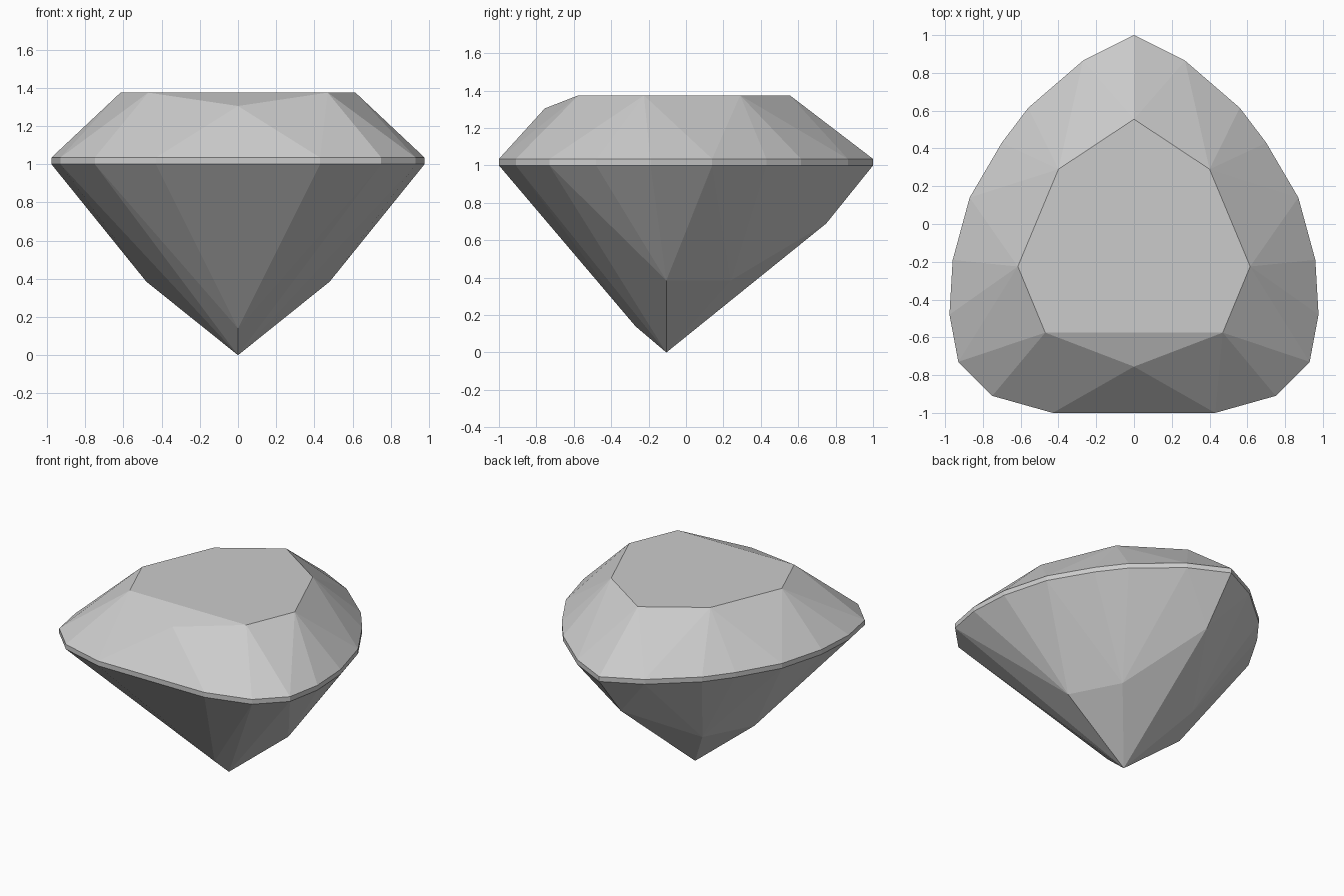
import bpy, bmesh, math

old = bpy.data.objects.get("Cube")
if old:
    bpy.data.objects.remove(old, do_unlink=True)

# Single stone colour
stone = bpy.data.materials.new("grey_stone")
stone.use_nodes = True
GREY = (0.6, 0.6, 0.6, 1)
stone.diffuse_color = GREY
stone.node_tree.nodes["Principled BSDF"].inputs["Base Color"].default_value = GREY

GIRDLE_LOW, GIRDLE_HIGH, TABLE = 1.0, 1.035, 1.375


def mirrored(points):
    """Half outline from the back tip to the front, completed across x = 0."""
    return points + [(-x, *rest) for x, *rest in points if x > 0]


def ring(outline, z):
    return [(x, y, z) for x, y in outline]


def faceted_part(name, points, open_heights):
    """Convex facets around the points, open where the parts meet."""
    bm = bmesh.new()
    for p in points:
        bm.verts.new(p)
    bmesh.ops.convex_hull(bm, input=bm.verts)
    bmesh.ops.dissolve_limit(bm, angle_limit=math.radians(0.5),
                             verts=bm.verts, edges=bm.edges)
    bmesh.ops.recalc_face_normals(bm, faces=bm.faces)
    caps = [f for f in bm.faces
            if any(all(abs(v.co.z - h) < 1e-4 for v in f.verts) for h in open_heights)]
    bmesh.ops.delete(bm, geom=caps, context='FACES')
    mesh = bpy.data.meshes.new(name)
    bm.to_mesh(mesh)
    bm.free()
    mesh.materials.append(stone)
    bpy.context.collection.objects.link(bpy.data.objects.new(name, mesh))


# Pear-shaped outline and the seven-sided table
outline = mirrored([(0, 1), (.27, .865), (.56, .615), (.70, .43), (.87, .14),
                    (.96, -.19), (.977, -.48), (.93, -.73), (.75, -.91), (.43, -1)])
table = mirrored([(0, .555), (.40, .29), (.615, -.225), (.47, -.575)])

# Crown: table, sloping facets and the front star point
faceted_part("crown", ring(outline, GIRDLE_HIGH) + ring(table, TABLE)
             + [(0, -.755, 1.305)], [GIRDLE_HIGH])

# Girdle: thin upright band
faceted_part("girdle", ring(outline, GIRDLE_LOW) + ring(outline, GIRDLE_HIGH),
             [GIRDLE_LOW, GIRDLE_HIGH])

# Pavilion: lower facets running down to the point
pavilion = mirrored([(0, -.105, 0), (0, -.27, .14), (.48, -.105, .385),
                     (.30, .24, .385), (0, .75, .69)])
faceted_part("pavilion", ring(outline, GIRDLE_LOW) + pavilion, [GIRDLE_LOW])
